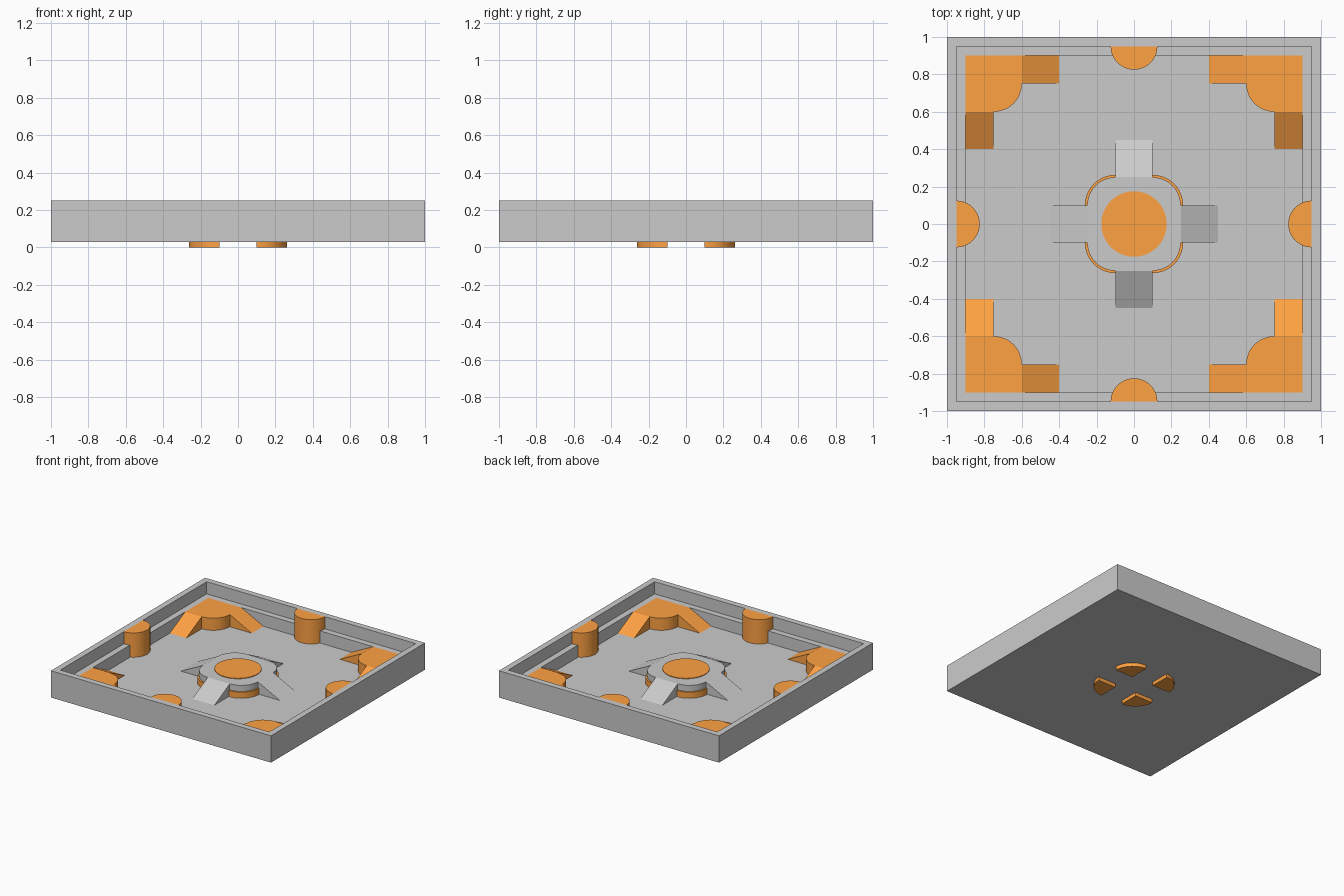
import bpy, bmesh, math
from mathutils import Matrix, Vector

if "Cube" in bpy.data.objects:
    bpy.data.objects.remove(bpy.data.objects["Cube"])

orange = bpy.data.materials.new("orange")
orange.diffuse_color = (1.0, 0.36, 0.055, 1)
orange.use_nodes = True
orange.node_tree.nodes["Principled BSDF"].inputs["Base Color"].default_value = orange.diffuse_color

FLOOR, LEDGE, RIM = 0.05, 0.15, 0.25


def make_object(name, bm, mat=None):
    bmesh.ops.recalc_face_normals(bm, faces=bm.faces)
    mesh = bpy.data.meshes.new(name)
    bm.to_mesh(mesh)
    bm.free()
    obj = bpy.data.objects.new(name, mesh)
    bpy.context.collection.objects.link(obj)
    if mat:
        mesh.materials.append(mat)
    bpy.ops.object.select_all(action='DESELECT')
    obj.select_set(True)
    bpy.context.view_layer.objects.active = obj
    bpy.ops.object.shade_smooth_by_angle(angle=math.radians(30))
    return obj


def extrude(bm, points, offset):
    face = bm.faces.new([bm.verts.new(p) for p in points])
    new = bmesh.ops.extrude_face_region(bm, geom=[face])["geom"]
    verts = [v for v in new if isinstance(v, bmesh.types.BMVert)]
    bmesh.ops.translate(bm, verts=verts, vec=Vector(offset))


def prism(name, outline, z0, z1, mat=None, turn=0):
    bm = bmesh.new()
    extrude(bm, [(x, y, z0) for x, y in outline], (0, 0, z1 - z0))
    bm.transform(Matrix.Rotation(math.radians(turn), 4, 'Z'))
    return make_object(name, bm, mat)


def ramp(name, x0, x1, y_low, y_high, mat=None, turn=0, swap=False):
    # wedge rising along y from the floor to the ledge height
    bm = bmesh.new()
    side = [(x0, y_low, FLOOR), (x0, y_high, FLOOR), (x0, y_high, LEDGE)]
    extrude(bm, side, (x1 - x0, 0, 0))
    if swap:
        for v in bm.verts:
            v.co.x, v.co.y = v.co.y, v.co.x
    bm.transform(Matrix.Rotation(math.radians(turn), 4, 'Z'))
    return make_object(name, bm, mat)


def arc(cx, cy, r, a0, a1, n):
    steps = [math.radians(a0 + (a1 - a0) * i / n) for i in range(n + 1)]
    return [(cx + r * math.cos(a), cy + r * math.sin(a)) for a in steps]


# tray with stepped inner wall
bm = bmesh.new()
profile = [(1, 0.03), (1, RIM), (0.95, RIM), (0.95, LEDGE), (0.9, LEDGE), (0.9, FLOOR)]
rings = [[bm.verts.new((sx * h, sy * h, z)) for sx, sy in ((-1, -1), (1, -1), (1, 1), (-1, 1))]
         for h, z in profile]
for a, b in zip(rings, rings[1:]):
    for i in range(4):
        j = (i + 1) % 4
        bm.faces.new((a[i], a[j], b[j], b[i]))
bm.faces.new(rings[0])
bm.faces.new(rings[-1])
make_object("tray", bm)

# central platform with rounded corners and a disc on top
outline = []
for i, (sx, sy) in enumerate(((1, 1), (-1, 1), (-1, -1), (1, -1))):
    outline += arc(0.1 * sx, 0.1 * sy, 0.15, 90 * i, 90 * i + 90, 12)
prism("centre_platform", outline, FLOOR, LEDGE)
prism("centre_disc", arc(0, 0, 0.175, 0, 360, 48)[:-1], LEDGE - 0.01, LEDGE + 0.005, orange)

for k in range(4):
    t = 90 * k
    # ramp and glowing corner foot of the central platform
    ramp(f"centre_ramp_{k}", -0.1, 0.1, -0.45, -0.25, None, t)
    prism(f"centre_foot_{k}", [(0.1, 0.1)] + arc(0.1, 0.1, 0.1625, 0, 90, 16), 0, 0.1, orange, t)
    # half-round pillar against the wall
    prism(f"wall_pillar_{k}", arc(0, -0.95, 0.125, 0, 180, 20), FLOOR, RIM, orange, t)
    # corner platform with its two ramps
    corner = [(0.9, 0.9), (0.6, 0.9)] + arc(0.75, 0.75, 0.15, 180, 270, 12) + [(0.9, 0.6)]
    prism(f"corner_platform_{k}", corner, FLOOR, LEDGE, orange, t)
    ramp(f"corner_ramp_a_{k}", 0.75, 0.9, 0.4, 0.6, orange, t)
    ramp(f"corner_ramp_b_{k}", 0.75, 0.9, 0.4, 0.6, orange, t, swap=True)
